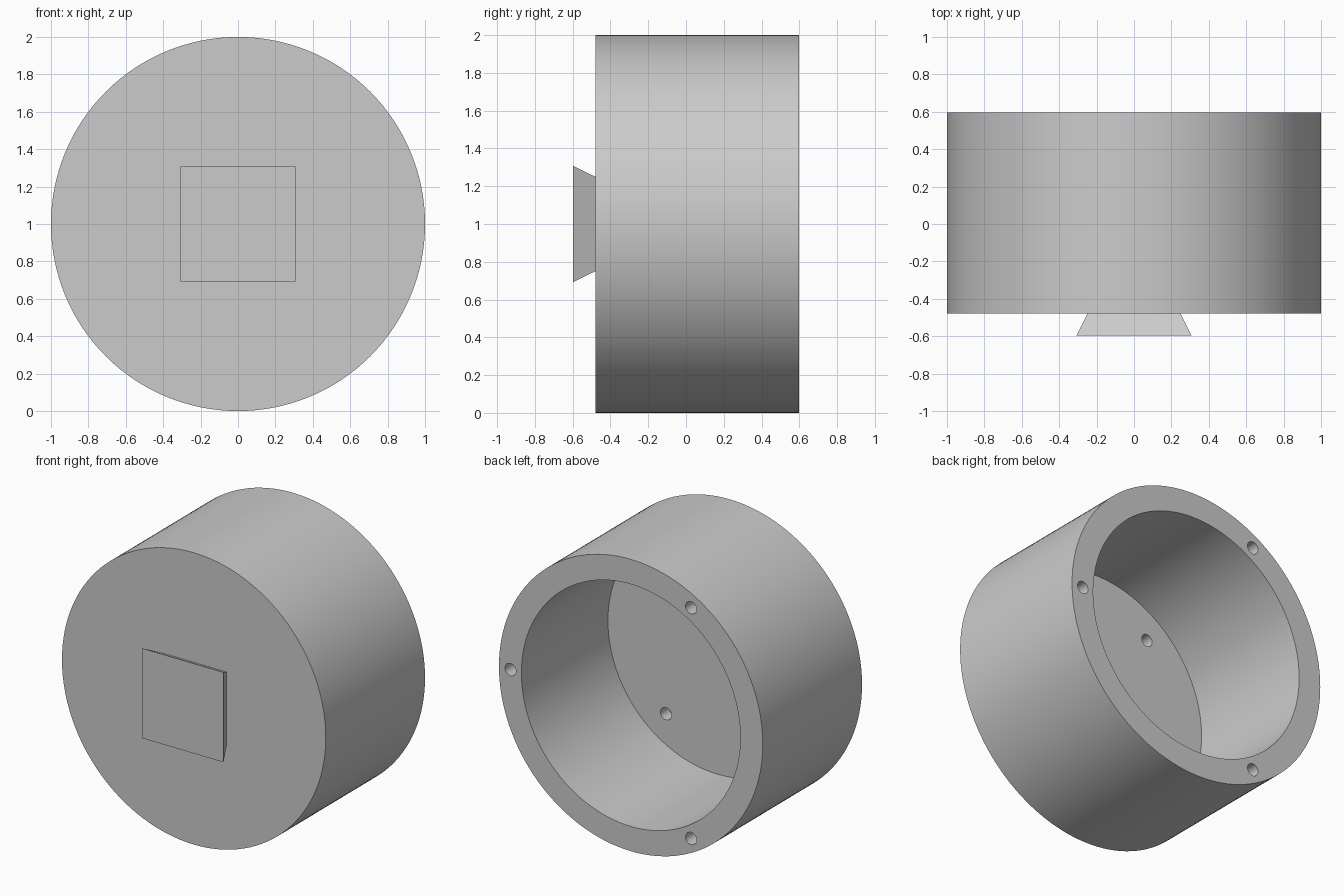
import bpy
from math import cos, sin, pi, radians, sqrt

old = bpy.data.objects.get("Cube")
if old:
    bpy.data.objects.remove(old, do_unlink=True)

FRONT, BACK, FLOOR, TIP = -0.478, 0.597, -0.34, -0.597
CENTRE_Z = 1.0

grey = bpy.data.materials.new("light grey")
grey.use_nodes = True
grey.diffuse_color = (0.6, 0.6, 0.6, 1)
grey.node_tree.nodes["Principled BSDF"].inputs["Base Color"].default_value = grey.diffuse_color


def rod(name, radius, y0, y1, x=0.0, z=0.0, sides=128, front_radius=None, turn=0.0):
    """Cylinder or cone along y; offsets are from the drum axis."""
    front = radius if front_radius is None else front_radius
    bpy.ops.mesh.primitive_cone_add(
        vertices=sides, radius1=front, radius2=radius, depth=y1 - y0,
        location=(x, (y0 + y1) / 2, CENTRE_Z + z), rotation=(-pi / 2, 0, 0))
    obj = bpy.context.object
    obj.name = name
    bpy.ops.object.transform_apply(location=False, rotation=True)
    if turn:
        obj.rotation_euler = (0, turn, 0)
        bpy.ops.object.transform_apply(location=False, rotation=True)
    obj.data.materials.append(grey)
    return obj


def cut(target, cutter):
    cutter.hide_render = True
    mod = target.modifiers.new("cut", "BOOLEAN")
    mod.operation = "DIFFERENCE"
    mod.solver = "EXACT"
    mod.object = cutter
    bpy.context.view_layer.objects.active = target
    bpy.ops.object.modifier_apply(modifier=mod.name)
    bpy.data.objects.remove(cutter, do_unlink=True)


# Drum with an open back
drum = rod("drum_housing", 1.0, FRONT, BACK)
cut(drum, rod("cavity", 0.83, FLOOR, BACK + 0.1))

# Three screw holes around the rim
for i in range(3):
    a = radians(120 * i)
    cut(drum, rod("rim_hole", 0.042, BACK - 0.25, BACK + 0.1,
                  0.913 * cos(a), 0.913 * sin(a), 24))

# Blind mounting holes in the cavity floor
for sx in (-1, 1):
    for sz in (-1, 1):
        cut(drum, rod("floor_hole", 0.042, FLOOR - 0.09, FLOOR + 0.1,
                      0.39 * sx, 0.52 * sz, 24))

bpy.ops.object.select_all(action="DESELECT")
drum.select_set(True)
bpy.context.view_layer.objects.active = drum
bpy.ops.object.shade_smooth_by_angle(angle=radians(30))

# Square dovetail foot, widening towards the front
rod("dovetail_mount", 0.249 * sqrt(2), TIP, FRONT, sides=4,
    front_radius=0.308 * sqrt(2), turn=pi / 4)
